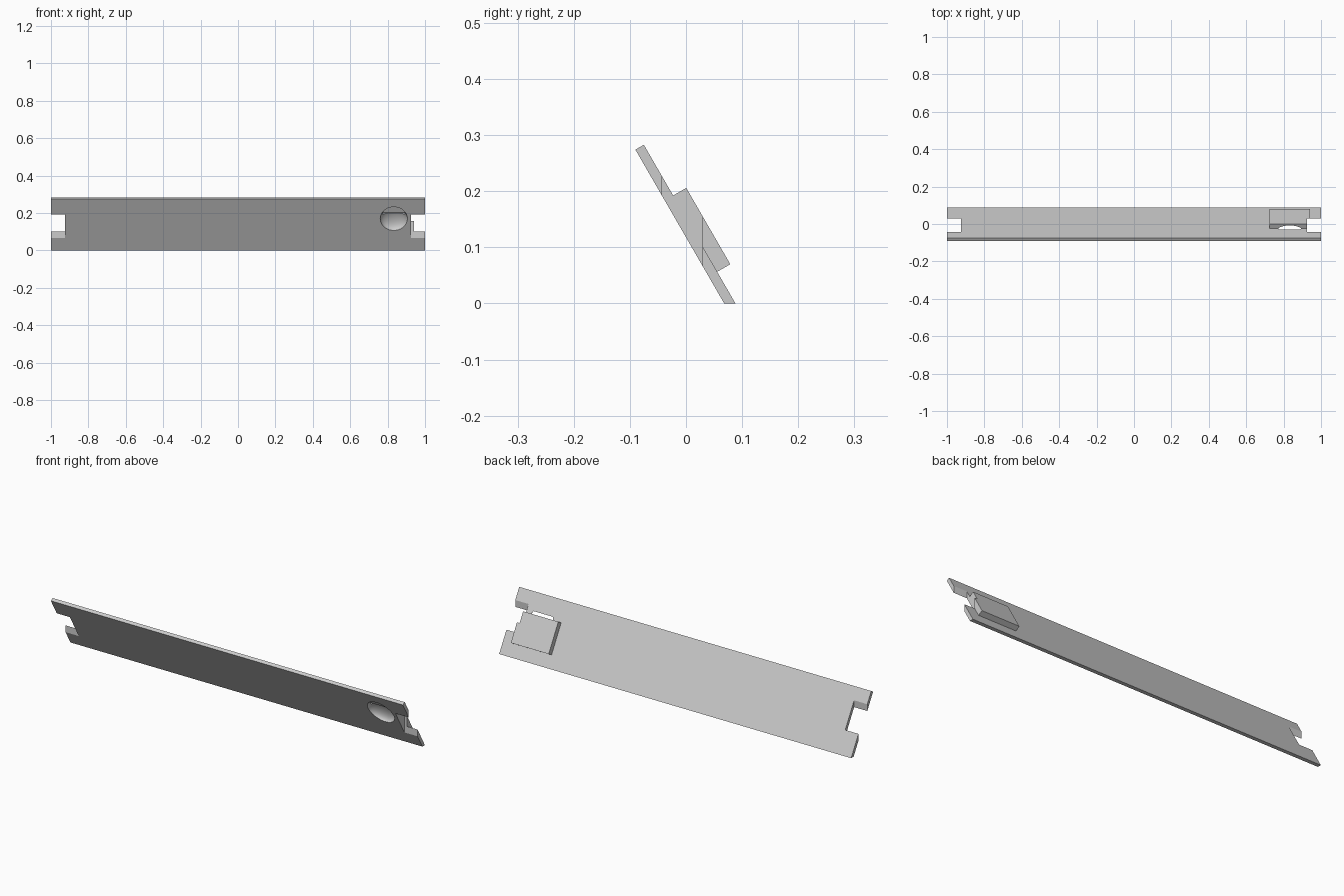
import bpy, bmesh, math
from mathutils import Matrix

if "Cube" in bpy.data.objects:
    bpy.data.objects.remove(bpy.data.objects["Cube"], do_unlink=True)

grey = bpy.data.materials.new("plain_grey")
grey.use_nodes = True
grey.diffuse_color = (0.6, 0.6, 0.6, 1)
grey.node_tree.nodes["Principled BSDF"].inputs["Base Color"].default_value = (0.6, 0.6, 0.6, 1)

TILT = math.radians(60)
C, S = math.cos(TILT), math.sin(TILT)
THICK = 0.0174


def leaning(u, d):
    """Point (y, z): u runs up the board's front face, d goes into its depth."""
    return (0.068 - u * C + d * S, u * S + d * C)


def finish(bm, name):
    bmesh.ops.recalc_face_normals(bm, faces=bm.faces)
    me = bpy.data.meshes.new(name)
    bm.to_mesh(me)
    bm.free()
    me.materials.append(grey)
    ob = bpy.data.objects.new(name, me)
    bpy.context.collection.objects.link(ob)
    return ob


def extrude_profile(name, profile, x0, x1):
    bm = bmesh.new()
    face = bm.faces.new([bm.verts.new((x0, y, z)) for y, z in profile])
    ext = bmesh.ops.extrude_face_region(bm, geom=[face])
    moved = [v for v in ext["geom"] if isinstance(v, bmesh.types.BMVert)]
    bmesh.ops.translate(bm, verts=moved, vec=(x1 - x0, 0, 0))
    return finish(bm, name)


def leaning_box(name, u0, u1, d0, d1, x0, x1):
    corners = [(u0, d0), (u1, d0), (u1, d1), (u0, d1)]
    return extrude_profile(name, [leaning(u, d) for u, d in corners], x0, x1)


def boolean(target, tool, operation):
    mod = target.modifiers.new(operation.title(), 'BOOLEAN')
    mod.operation = operation
    mod.solver = 'EXACT'
    mod.object = tool
    bpy.context.view_layer.objects.active = target
    bpy.ops.object.modifier_apply(modifier=mod.name)
    bpy.data.objects.remove(tool, do_unlink=True)


# Leaning board with its foot cut level
foot = [leaning(0, 0), (0.068 + THICK / S, 0)]
head = [leaning(0.3164, THICK), leaning(0.3164, 0)]
board = extrude_profile("leaning_board", foot + head, -1, 1)

# Raised block on the back
block = leaning_box("back_block", 0.055, 0.212, 0.008, THICK + 0.027, 0.725, 0.94)
boolean(board, block, 'UNION')

# Upright notches in both ends
for side in (-1, 1):
    rect = [(-0.043, -0.1), (0.029, -0.1), (0.029, 0.5), (-0.043, 0.5)]
    notch = extrude_profile("notch_cutter", rect, side * 0.925, side * 1.1)
    boolean(board, notch, 'DIFFERENCE')

# Round dish in the front, with a thin wall kept behind its upper part
bm = bmesh.new()
y, z = leaning(0.196, 0)
place = Matrix.Translation((0.833, y, z)) @ Matrix.Rotation(TILT - math.pi / 2, 4, 'X').inverted()
bmesh.ops.create_uvsphere(bm, u_segments=48, v_segments=24, radius=1,
                          matrix=place @ Matrix.Diagonal((0.0725, 0.036, 0.0725, 1)))
dish = finish(bm, "dish_cutter")
wall = leaning_box("wall_cutter", 0.227, 0.4, THICK - 0.003, 0.1, 0.6, 1.1)
boolean(dish, wall, 'DIFFERENCE')
boolean(board, dish, 'DIFFERENCE')

# Smooth dish, crisp edges
bpy.ops.object.select_all(action='DESELECT')
board.select_set(True)
bpy.context.view_layer.objects.active = board
bpy.ops.object.shade_smooth_by_angle(angle=math.radians(25))
